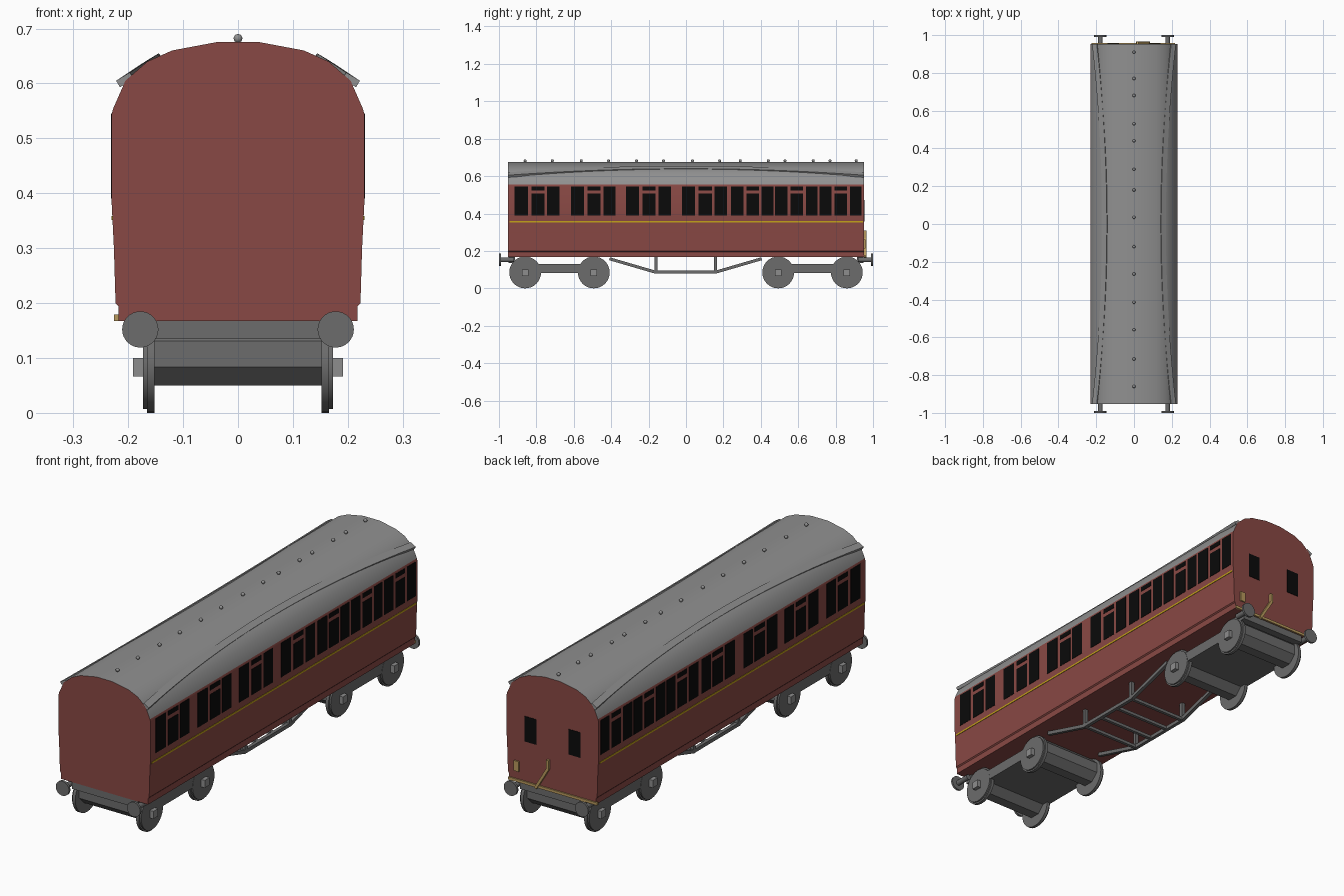
import bpy, bmesh, math
from mathutils import Vector, Matrix

if "Cube" in bpy.data.objects:
    bpy.data.objects.remove(bpy.data.objects["Cube"])


def material(name, rgb):
    m = bpy.data.materials.new(name)
    m.diffuse_color = (*rgb, 1)
    m.use_nodes = True
    m.node_tree.nodes["Principled BSDF"].inputs["Base Color"].default_value = m.diffuse_color
    return m


RED = material("maroon paint", (0.25, 0.066, 0.058))
ROOF = material("roof grey", (0.28, 0.28, 0.28))
DARK = material("underframe grey", (0.15, 0.15, 0.15))
BLACK = material("window black", (0.003, 0.003, 0.003))
YELLOW = material("yellow line", (0.55, 0.36, 0.01))
TAN = material("tan fittings", (0.48, 0.32, 0.11))
PALE = material("axle box grey", (0.27, 0.27, 0.27))


def finish(name, bm, *mats, smooth=None):
    bmesh.ops.recalc_face_normals(bm, faces=bm.faces)
    me = bpy.data.meshes.new(name)
    bm.to_mesh(me)
    bm.free()
    for m in mats:
        me.materials.append(m)
    ob = bpy.data.objects.new(name, me)
    bpy.context.collection.objects.link(ob)
    if smooth:
        bpy.context.view_layer.objects.active = ob
        ob.select_set(True)
        bpy.ops.object.shade_smooth_by_angle(angle=math.radians(smooth))
        ob.select_set(False)
    return ob


def box(bm, x, y, z):
    c = Vector((sum(x) / 2, sum(y) / 2, sum(z) / 2))
    s = (abs(x[1] - x[0]), abs(y[1] - y[0]), abs(z[1] - z[0]))
    bmesh.ops.create_cube(bm, size=1, matrix=Matrix.Translation(c) @ Matrix.Diagonal((*s, 1)))


def rod(bm, p, q, w):
    # square bar between two points
    p, q = Vector(p), Vector(q)
    d = q - p
    rot = d.to_track_quat('Y', 'Z').to_matrix().to_4x4()
    bmesh.ops.create_cube(bm, size=1, matrix=Matrix.Translation((p + q) / 2) @ rot
                          @ Matrix.Diagonal((w, d.length + w * 0.5, w, 1)))


def cyl(bm, p, q, r, n=32, turn=0):
    p, q = Vector(p), Vector(q)
    d = q - p
    rot = d.to_track_quat('Z', 'Y').to_matrix().to_4x4()
    bmesh.ops.create_cone(bm, cap_ends=True, segments=n, radius1=r, radius2=r, depth=d.length,
                          matrix=Matrix.Translation((p + q) / 2) @ rot @ Matrix.Rotation(turn, 4, 'Z'))


def sweep(bm, sections):
    # skin closed cross-sections and cap both ends
    rings = [[bm.verts.new(v) for v in s] for s in sections]
    n = len(rings[0])
    for a, b in zip(rings, rings[1:]):
        for i in range(n):
            bm.faces.new((a[i], a[(i + 1) % n], b[(i + 1) % n], b[i]))
    bm.faces.new(rings[0])
    bm.faces.new(rings[-1])


Y0, Y1 = -0.953, 0.953
EAVES = 0.555

# coach body: red sides and ends, grey roof
half = [(0.218, 0.167), (0.218, 0.195), (0.223, 0.2), (0.226, 0.3), (0.23, 0.38), (0.23, 0.545),
        (0.227, EAVES), (0.205, 0.605), (0.165, 0.64), (0.12, 0.66), (0.04, 0.675)]
profile = half + [(-x, z) for x, z in reversed(half)]
bm = bmesh.new()
sweep(bm, [[(x, y, z) for x, z in profile] for y in (Y0, Y1)])
bm.normal_update()
for f in bm.faces:
    if abs(f.normal.y) < 0.5 and f.calc_center_median().z > EAVES:
        f.material_index = 1
finish("coach_body", bm, RED, ROOF, smooth=28)

# curved rain strips on the roof
bm = bmesh.new()
end_quad = [(0.215, 0.593), (0.222, 0.605), (0.197, 0.62), (0.19, 0.608)]
for s in (-1, 1):
    sections = []
    for i in range(25):
        t = -1 + i / 12
        k = 1 - t * t
        sections.append([(s * (x - 0.053 * k), t * Y1, z + 0.035 * k) for x, z in end_quad])
    sweep(bm, sections)
finish("rain_strips", bm, ROOF)

# small round roof vents
bm = bmesh.new()
for y in (0.91, 0.77, 0.68, 0.53, 0.44, 0.29, 0.18, 0.035, -0.12, -0.265, -0.415, -0.56, -0.715, -0.86):
    bmesh.ops.create_uvsphere(bm, u_segments=12, v_segments=8, radius=0.008,
                              matrix=Matrix.Translation((0, y, 0.682)))
finish("roof_vents", bm, ROOF, smooth=40)

# side windows, three to a compartment, the middle one a door with a top light
bm = bmesh.new()
groups = [(y, 0.089, 0.174, 0.07) for y in (-0.916, -0.616, -0.321, -0.021)]
groups += [(y, 0.082, 0.164, 0.066) for y in (0.241, 0.477, 0.713)]
for s in (-1, 1):
    x = (s * 0.227, s * 0.2315)
    for y, mid, last, w in groups:
        box(bm, x, (y, y + w), (0.39, 0.545))
        box(bm, x, (y + last, y + last + w - 0.004), (0.39, 0.545))
        box(bm, x, (y + mid, y + mid + w), (0.39, 0.506))
        box(bm, x, (y + mid, y + mid + w), (0.524, 0.545))
finish("side_windows", bm, BLACK)

# yellow waist line
bm = bmesh.new()
for s in (-1, 1):
    box(bm, (s * 0.225, s * 0.2305), (-0.945, 0.945), (0.351, 0.359))
finish("waist_line", bm, YELLOW)

# back end windows
bm = bmesh.new()
for s in (-1, 1):
    box(bm, (s * 0.08, s * 0.14), (Y1 - 0.003, Y1 + 0.002), (0.358, 0.472))
finish("back_windows", bm, BLACK)

# back end fittings: sill strip, small plate and bent pipe
bm = bmesh.new()
box(bm, (-0.226, 0.218), (Y1 - 0.004, Y1 + 0.006), (0.167, 0.179))
box(bm, (0.165, 0.19), (Y1 - 0.002, Y1 + 0.006), (0.214, 0.26))
pipe = [(0.018, 0.305), (0.018, 0.268), (0.078, 0.168)]
for a, b in zip(pipe, pipe[1:]):
    rod(bm, (a[0], Y1 + 0.006, a[1]), (b[0], Y1 + 0.006, b[1]), 0.012)
finish("back_fittings", bm, TAN)

# wheels, bogie frames and axle boxes
wheels, frames, boxes = bmesh.new(), bmesh.new(), bmesh.new()
for ya, yb in ((-0.86, -0.493), (0.493, 0.86)):
    box(frames, (-0.172, 0.172), (ya, yb), (0.083, 0.131))
    for y in (ya, yb):
        cyl(frames, (-0.153, y, 0.107), (0.153, y, 0.107), 0.0617, 8, math.pi / 8)
        for s in (-1, 1):
            cyl(wheels, (s * 0.152, y, 0.085), (s * 0.166, y, 0.085), 0.085)
            cyl(wheels, (s * 0.16, y, 0.085), (s * 0.173, y, 0.085), 0.078)
            box(boxes, (s * 0.165, s * 0.191), (y - 0.017, y + 0.017), (0.066, 0.1))
finish("wheels", wheels, DARK, smooth=30)
finish("bogie_frames", frames, DARK)
finish("axle_boxes", boxes, PALE)

# headstocks and buffers at both ends
bm = bmesh.new()
for e in (-1, 1):
    box(bm, (-0.165, 0.165), (e * 0.915, e * 0.95), (0.135, 0.168))
    for s in (-1, 1):
        cyl(bm, (s * 0.178, e * 0.92, 0.152), (s * 0.178, e * 0.992, 0.152), 0.012, 16)
        cyl(bm, (s * 0.178, e * 0.99, 0.152), (s * 0.178, e, 0.152), 0.033)
finish("buffers", bm, DARK, smooth=30)

# underframe truss with posts and cross bars
bm = bmesh.new()
path = [(-0.405, 0.157), (-0.165, 0.087), (0.16, 0.087), (0.4, 0.157)]
for s in (-1, 1):
    for a, b in zip(path, path[1:]):
        rod(bm, (s * 0.145, *a), (s * 0.145, *b), 0.016)
    for y in (-0.16, 0.157):
        rod(bm, (s * 0.145, y, 0.087), (s * 0.145, y, 0.166), 0.016)
for y in (-0.16, -0.055, 0.052, 0.157):
    rod(bm, (-0.145, y, 0.087), (0.145, y, 0.087), 0.014)
finish("underframe_truss", bm, DARK)
